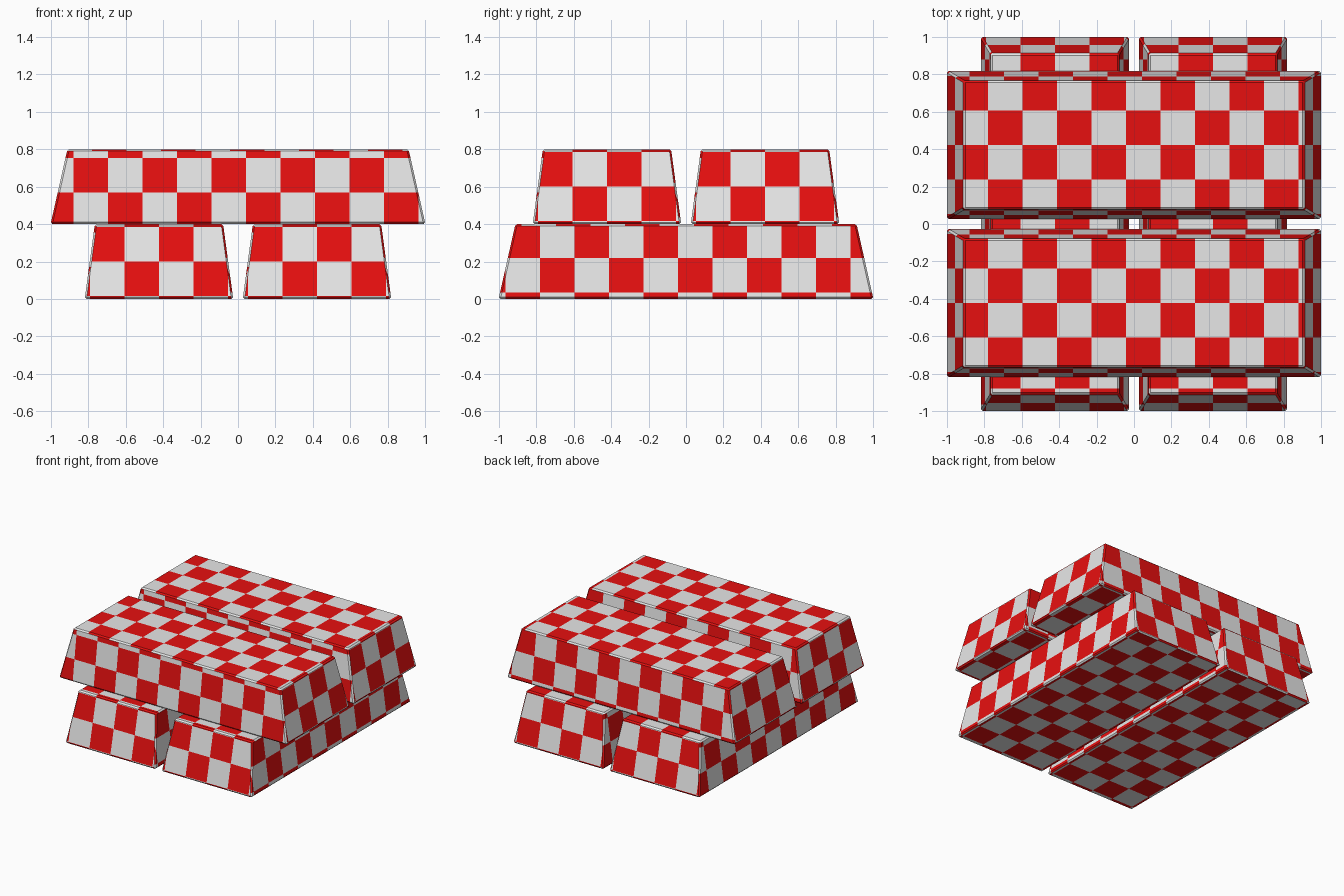
import bpy, bmesh, math
from mathutils import Vector, Matrix

if "Cube" in bpy.data.objects:
    bpy.data.objects.remove(bpy.data.objects["Cube"])

S = 0.1845          # checker cell size
H = 0.4             # bar height
OFF = 0.4225        # bar offset from the centre


def material(name, col):
    m = bpy.data.materials.new(name)
    m.diffuse_color = (*col, 1)
    m.use_nodes = True
    m.node_tree.nodes["Principled BSDF"].inputs["Base Color"].default_value = m.diffuse_color
    return m


grey = material("light_grey", (0.8, 0.8, 0.8))
red = material("red", (0.8, 0.005, 0.005))

# For each side: the two axes of its checker grid and the grid origin on them
GRID = {
    "top":    ((0, -0.78), (1, 0.0)),
    "bottom": ((0, -0.88), (1, 0.0)),
    "front":  ((0, -0.88), (2, 0.17)),
    "back":   ((0, -0.88), (2, 0.035)),
    "ends":   ((1, 0.0), (2, 0.2)),
}


def side_of(f):
    n = f.normal
    if n.z > 0.55:
        return "top"
    if n.z < -0.8:
        return "bottom"
    if abs(n.x) > abs(n.y):
        return "ends"
    return "front" if n.y < 0 else "back"


def bar_mesh():
    bm = bmesh.new()
    # tapered block with a fine chamfer
    bmesh.ops.create_cube(bm, size=2)
    for v in bm.verts:
        hx, hy = (0.912, 0.343) if v.co.z > 0 else (1.002, 0.397)
        v.co = Vector((v.co.x * hx, v.co.y * hy, H if v.co.z > 0 else 0))
    bmesh.ops.bevel(bm, geom=bm.edges[:], offset=0.01, segments=1,
                    affect='EDGES', profile=0.5)
    bm.normal_update()
    # cut the checker lines into each side
    for side, axes in GRID.items():
        for axis, origin in axes:
            for k in range(-12, 13):
                p = origin + k * S
                if abs(p) > 1.01:
                    continue
                faces = [f for f in bm.faces if side_of(f) == side]
                geom = set(faces)
                for f in faces:
                    geom.update(f.edges)
                    geom.update(f.verts)
                co, no = Vector(), Vector()
                co[axis], no[axis] = p, 1
                bmesh.ops.bisect_plane(bm, geom=list(geom), dist=1e-5,
                                       plane_co=co, plane_no=no)
                bm.normal_update()
    # colour the cells alternately
    for f in bm.faces:
        c = f.calc_center_median()
        cell = sum(math.floor((c[a] - o) / S) for a, o in GRID[side_of(f)])
        f.material_index = 1 if cell % 2 == 0 else 0
        f.smooth = False
    me = bpy.data.meshes.new("bar")
    bm.to_mesh(me)
    bm.free()
    me.materials.append(grey)
    me.materials.append(red)
    return me


mesh = bar_mesh()


def add_bar(name, loc, turn):
    ob = bpy.data.objects.new(name, mesh.copy())
    ob.matrix_world = Matrix.Translation(loc) @ Matrix.Rotation(turn, 4, 'Z')
    bpy.context.collection.objects.link(ob)


# lower pair runs front to back, upper pair lies across it
add_bar("lower_bar_left", (-OFF, 0, 0), -math.pi / 2)
add_bar("lower_bar_right", (OFF, 0, 0), -math.pi / 2)
add_bar("upper_bar_front", (0, -OFF, H), 0)
add_bar("upper_bar_back", (0, OFF, H), 0)
